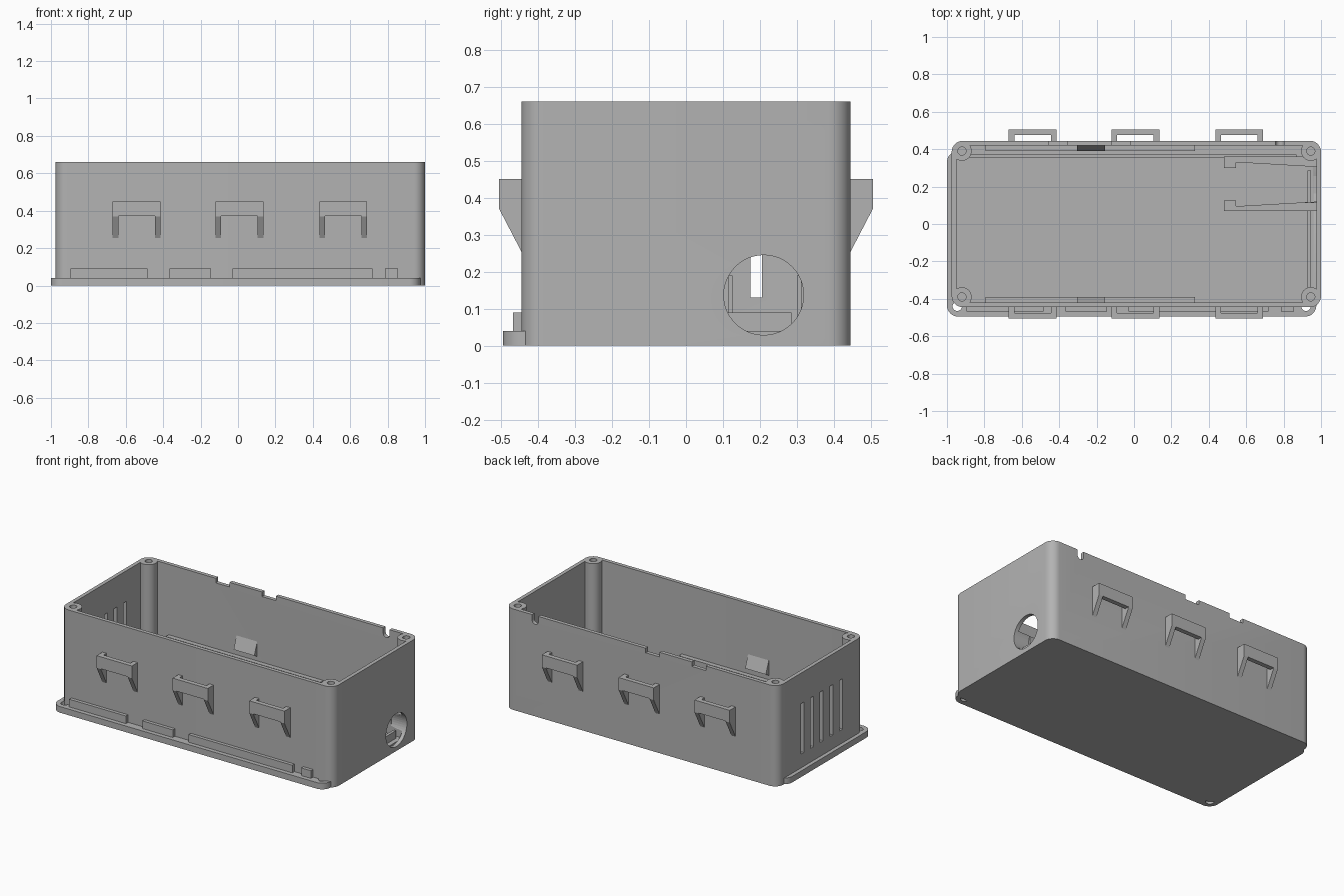
import bpy, bmesh, math
from mathutils import Vector

if "Cube" in bpy.data.objects:
    bpy.data.objects.remove(bpy.data.objects["Cube"])

grey = bpy.data.materials.new("plain grey")
grey.diffuse_color = (0.45, 0.45, 0.45, 1)
grey.use_nodes = True
grey.node_tree.nodes["Principled BSDF"].inputs["Base Color"].default_value = grey.diffuse_color


def prism(name, pts, lo, hi, axis="z"):
    """Extrude a closed 2D outline along an axis (x: pts are y,z; y: x,z; z: x,y)."""
    def place(p, h):
        return {"x": (h, *p), "y": (p[0], h, p[1]), "z": (*p, h)}[axis]
    bm = bmesh.new()
    a = [bm.verts.new(place(p, lo)) for p in pts]
    b = [bm.verts.new(place(p, hi)) for p in pts]
    bm.faces.new(a)
    bm.faces.new(b)
    for i in range(len(pts)):
        j = (i + 1) % len(pts)
        bm.faces.new((a[i], a[j], b[j], b[i]))
    bmesh.ops.recalc_face_normals(bm, faces=bm.faces)
    me = bpy.data.meshes.new(name)
    bm.to_mesh(me)
    bm.free()
    me.materials.append(grey)
    ob = bpy.data.objects.new(name, me)
    bpy.context.collection.objects.link(ob)
    return ob


def block(name, x0, x1, y0, y1, z0, z1):
    return prism(name, [(x0, y0), (x1, y0), (x1, y1), (x0, y1)], z0, z1)


def circle(cx, cy, r, n=32):
    return [(cx + r * math.cos(2 * math.pi * i / n), cy + r * math.sin(2 * math.pi * i / n)) for i in range(n)]


def rounded(x0, x1, y0, y1, r, n=8):
    pts = []
    for k, (cx, cy) in enumerate([(x1 - r, y1 - r), (x0 + r, y1 - r), (x0 + r, y0 + r), (x1 - r, y0 + r)]):
        for i in range(n + 1):
            t = math.pi / 2 * (k + i / n)
            pts.append((cx + r * math.cos(t), cy + r * math.sin(t)))
    return pts


def activate(ob):
    bpy.ops.object.select_all(action="DESELECT")
    ob.select_set(True)
    bpy.context.view_layer.objects.active = ob


def cut(ob, cutters):
    for c in cutters:
        m = ob.modifiers.new("cut", "BOOLEAN")
        m.operation = "DIFFERENCE"
        m.solver = "EXACT"
        m.object = c
        activate(ob)
        bpy.ops.object.modifier_apply(modifier=m.name)
        bpy.data.objects.remove(c)


def smooth(ob):
    activate(ob)
    bpy.ops.object.shade_smooth_by_angle(angle=math.radians(30))


# Open case body
TOP, FLOOR = 0.66, 0.04
X0, X1, Y = -0.975, 1.0, 0.445
WALL = 0.025
case = prism("case_body", rounded(X0, X1, -Y, Y, 0.06), 0, TOP)
cuts = [prism("cavity", rounded(X0 + WALL, X1 - WALL, -Y + WALL, Y - WALL, 0.035), FLOOR, 1)]
# cable hole in the right wall
cuts.append(prism("cable_hole", circle(0.21, 0.137, 0.108, 48), 0.96, 1.1, "x"))
# five vent slots in the left wall
for i in range(5):
    y = 0.19 - 0.1 * i
    cuts.append(block("vent", -1.1, -0.9, y - 0.016, y + 0.016, 0.13, 0.46))
# shallow notches and one deep round notch in the back rim
for a, b in [(-0.455, -0.355), (-0.12, -0.02)]:
    cuts.append(block("notch", a, b, 0.38, 0.5, TOP - 0.03, 1))
arc = [(0.78 + 0.023 * math.cos(t), 0.625 + 0.023 * math.sin(t))
       for t in [math.pi * (1 + i / 10) for i in range(11)]]
cuts.append(prism("wire_notch", arc + [(0.803, 1), (0.757, 1)], 0.38, 0.5, "y"))
cut(case, cuts)
smooth(case)

# Corner screw posts
for x in (X0 + 0.055, X1 - 0.055):
    for y in (-0.39, 0.39):
        post = prism("screw_post", circle(x, y, 0.052), 0.01, TOP)
        cut(post, [prism("screw_hole", circle(x, y, 0.022, 20), 0.3, 1)])
        smooth(post)

# Outside strap loops and inside board rails with snap wedges, front and back
for s in (-1, 1):
    for x in (-0.5425, 0.0075, 0.5625):
        side = [(s * 0.44, 0.45), (s * 0.505, 0.45), (s * 0.505, 0.37), (s * 0.44, 0.245)]
        for a in (x - 0.1275, x + 0.0975):
            prism("loop_side", side, a, a + 0.03, "x")
        block("loop_bar", x - 0.0975, x + 0.0975, *sorted((s * 0.475, s * 0.505)), 0.372, 0.45)
    block("board_rail", -0.795, 0.325, *sorted((s * 0.39, s * 0.425)), 0.03, 0.2)
    prism("snap_wedge", [(s * 0.425, 0.34), (s * 0.39, 0.245), (s * 0.425, 0.225)], -0.305, -0.155, "x")

# Cable clamp channel behind the hole
walls = [
    [(0.48, 0.07), (0.98, 0.07), (0.98, 0.12), (0.545, 0.095), (0.545, 0.125), (0.48, 0.125)],
    [(0.48, 0.36), (0.98, 0.36), (0.98, 0.305), (0.545, 0.33), (0.545, 0.30), (0.48, 0.30)],
]
for w in walls:
    clamp = prism("cable_clamp_wall", w, 0.03, 0.19)
    cut(clamp, [prism("clamp_bore", circle(0.21, 0.137, 0.108, 48), 0.89, 1.1, "x")])

# Lid plate lying under the case, shifted to the front left
lid = prism("lid_plate", rounded(-1.0, 0.975, -0.495, 0.39, 0.06), 0, FLOOR)
cut(lid, [prism("lid_hole", circle(x, y, 0.025, 20), -0.1, 0.2)
          for x in (-0.945, 0.92) for y in (-0.44, 0.335)])
smooth(lid)

# Raised lid lip
for a, b in [(-0.895, -0.485), (-0.365, -0.145), (-0.03, 0.72), (0.785, 0.855)]:
    block("lid_lip_front", a, b, -0.467, -0.443, 0.03, 0.09)
block("lid_lip_back", -0.895, 0.87, 0.355, 0.372, 0.03, 0.09)
block("lid_lip_right", 0.927, 0.945, -0.39, 0.285, 0.03, 0.09)
block("lid_lip_left", -0.97, -0.952, -0.39, 0.285, 0.03, 0.09)
